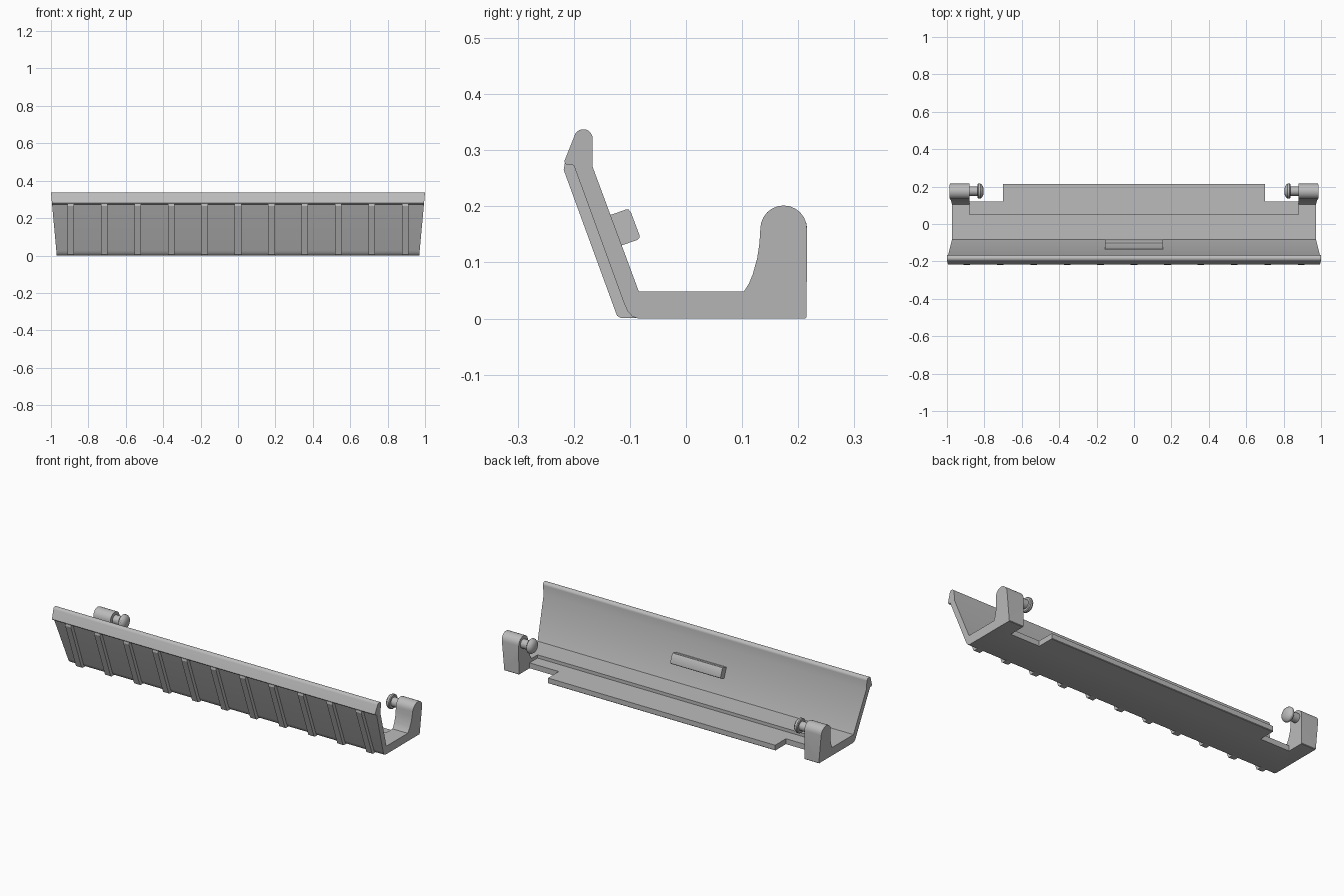
import bpy, bmesh, math

if "Cube" in bpy.data.objects:
    bpy.data.objects.remove(bpy.data.objects["Cube"])

grey = bpy.data.materials.new("plain grey")
grey.diffuse_color = (0.5, 0.5, 0.5, 1)
grey.use_nodes = True
grey.node_tree.nodes["Principled BSDF"].inputs["Base Color"].default_value = grey.diffuse_color


def finish(name, bm):
    bmesh.ops.recalc_face_normals(bm, faces=bm.faces)
    mesh = bpy.data.meshes.new(name)
    bm.to_mesh(mesh)
    bm.free()
    mesh.materials.append(grey)
    ob = bpy.data.objects.new(name, mesh)
    bpy.context.collection.objects.link(ob)
    return ob


def shade(ob):
    bpy.ops.object.select_all(action='DESELECT')
    ob.select_set(True)
    bpy.context.view_layer.objects.active = ob
    bpy.ops.object.shade_smooth_by_angle(angle=math.radians(30))


def extrude(name, profile, x0, x1):
    """Side profile (y, z) drawn out along x; x0 and x1 may be functions of z."""
    bm = bmesh.new()
    ends = []
    for x in (x0, x1):
        ends.append([bm.verts.new((x(z) if callable(x) else x, y, z)) for y, z in profile])
    a, b = ends
    bm.faces.new(a)
    bm.faces.new(b[::-1])
    for i in range(len(a)):
        j = (i + 1) % len(a)
        bm.faces.new((a[i], b[i], b[j], a[j]))
    return finish(name, bm)


def arc(cy, cz, r, a0, a1, n=12):
    angles = [math.radians(a0 + (a1 - a0) * i / n) for i in range(n + 1)]
    return [(cy + r * math.cos(a), cz + r * math.sin(a)) for a in angles]


def cut(target, x0, x1, y0, y1, z0, z1):
    box = extrude("cutter", [(y0, z0), (y1, z0), (y1, z1), (y0, z1)], x0, x1)
    mod = target.modifiers.new("cut", 'BOOLEAN')
    mod.operation, mod.solver, mod.object = 'DIFFERENCE', 'EXACT', box
    bpy.context.view_layer.objects.active = target
    bpy.ops.object.modifier_apply(modifier="cut")
    bpy.data.objects.remove(box)


def half_width(z):
    return 0.969 + 0.031 * z / 0.337


# Tray body: leaning front wall with thick rim, floor and rounded hinge lugs
profile = [(0.212, 0), (0.215, 0.003)]
profile += arc(0.174, 0.16, 0.0415, 0, 180)
profile += [(0.131, 0.135), (0.127, 0.108), (0.119, 0.079), (0.112, 0.062), (0.103, 0.048),
            (-0.084, 0.048), (-0.167, 0.272)]
profile += arc(-0.183, 0.321, 0.0165, 0, 165, 10)
profile += [(-0.217, 0.28), (-0.214, 0.275), (-0.200, 0.273), (-0.110, 0.026),
            (-0.104, 0.013), (-0.096, 0.004), (-0.085, 0)]
body = extrude("tray_body", profile, lambda z: -half_width(z), half_width)

# Thin rear lip between the lugs, notched at both ends
cut(body, -0.88, 0.88, 0.05, 0.3, 0.03, 0.3)
for x0, x1 in ((-0.88, -0.70), (0.70, 0.88)):
    cut(body, x0, x1, 0.12, 0.3, -0.1, 0.1)
shade(body)

# Ribs down the front wall
rib = [(-0.216, 0.277), (-0.218, 0.265), (-0.123, 0.005), (-0.116, 0.001),
       (-0.085, 0.001), (-0.095, 0.03), (-0.185, 0.277)]
for i in range(11):
    x = (i - 5) * 0.179
    extrude(f"front_rib_{i + 1}", rib, x - 0.0175, x + 0.0175)

# Latch tab on the inside of the wall
tab = [(-0.145, 0.19), (-0.133, 0.185), (-0.108, 0.194), (-0.102, 0.194), (-0.098, 0.189),
       (-0.083, 0.149), (-0.083, 0.144), (-0.087, 0.140), (-0.113, 0.131), (-0.125, 0.125)]
shade(extrude("latch_tab", tab, -0.155, 0.155))

# Hinge pins: neck and domed head turned around the x axis
turned = [(0.89, 0.025), (0.836, 0.025), (0.836, 0.036), (0.832, 0.040), (0.822, 0.040),
          (0.814, 0.035), (0.808, 0.026), (0.804, 0.014)]
for side, label in ((-1, "left"), (1, "right")):
    bm = bmesh.new()
    n = 24
    rings = [[bm.verts.new((side * x, 0.176 + r * math.cos(k * math.tau / n),
                            0.159 + r * math.sin(k * math.tau / n))) for k in range(n)]
             for x, r in turned]
    for p, q in zip(rings, rings[1:]):
        for k in range(n):
            bm.faces.new((p[k], p[(k + 1) % n], q[(k + 1) % n], q[k]))
    bm.faces.new(rings[0])
    bm.faces.new(rings[-1])
    shade(finish(f"hinge_pin_{label}", bm))
